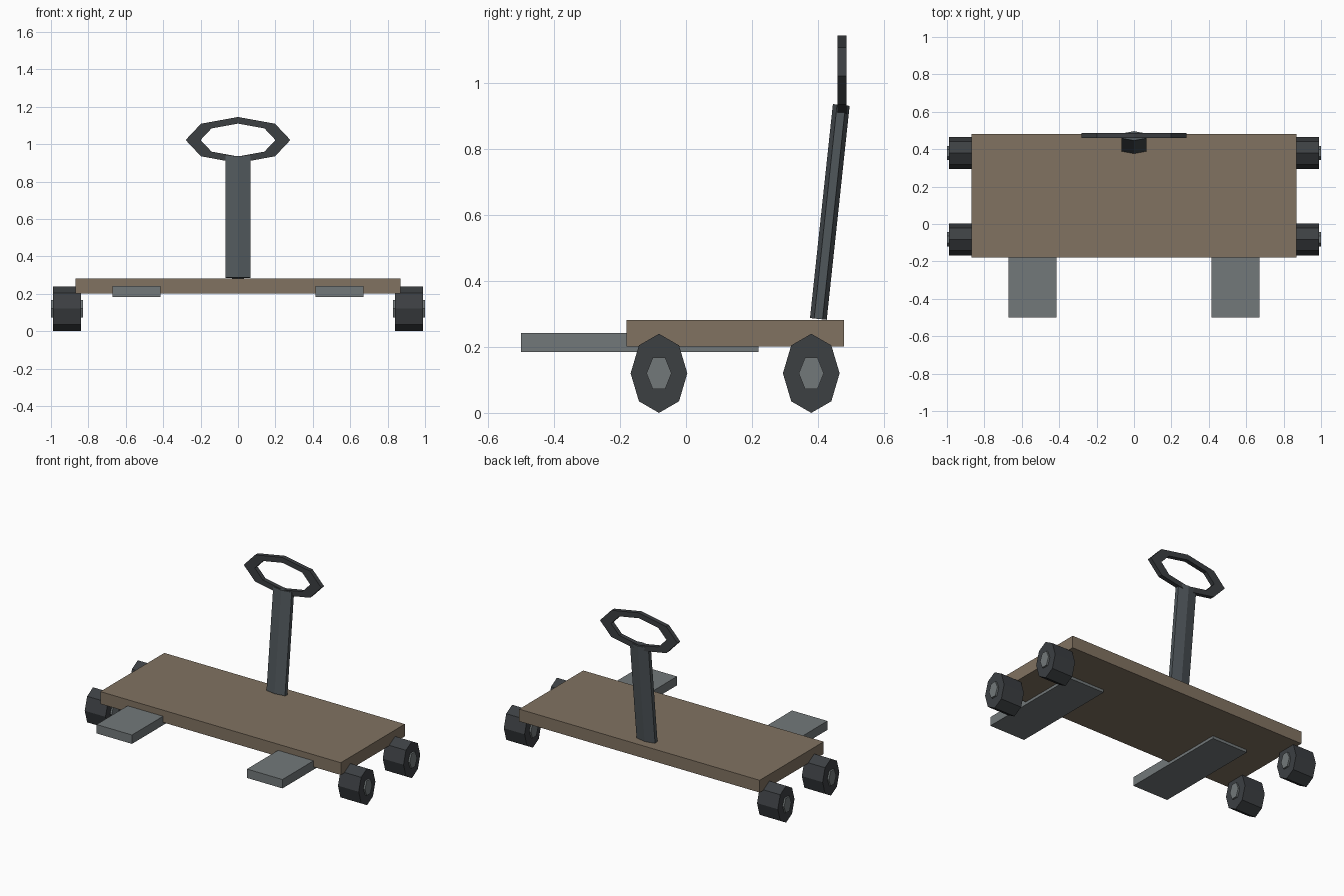
import bpy, bmesh, math
from mathutils import Matrix, Vector

if "Cube" in bpy.data.objects:
    bpy.data.objects.remove(bpy.data.objects["Cube"])


def material(name, rgb):
    m = bpy.data.materials.new(name)
    m.diffuse_color = (*rgb, 1)
    m.use_nodes = True
    m.node_tree.nodes["Principled BSDF"].inputs["Base Color"].default_value = m.diffuse_color
    return m


WOOD = material("wood", (0.22, 0.17, 0.12))
DARK = material("dark_rubber", (0.045, 0.05, 0.055))
IRON = material("dark_iron", (0.08, 0.095, 0.105))
STEEL = material("steel", (0.17, 0.19, 0.195))


def finish(name, bm, mat):
    bmesh.ops.recalc_face_normals(bm, faces=bm.faces)
    me = bpy.data.meshes.new(name)
    bm.to_mesh(me)
    bm.free()
    me.materials.append(mat)
    ob = bpy.data.objects.new(name, me)
    bpy.context.collection.objects.link(ob)
    return ob


def box(name, lo, hi, mat):
    lo, hi = Vector(lo), Vector(hi)
    bm = bmesh.new()
    bmesh.ops.create_cube(bm, size=1, matrix=Matrix.Translation((lo + hi) / 2)
                          @ Matrix.Diagonal((*(hi - lo), 1)))
    return finish(name, bm, mat)


def prism(name, sides, ru, rv, length, place, mat):
    """Elliptical prism along local z; first corner lies on local x."""
    bm = bmesh.new()
    ring = [bm.verts.new((ru * math.cos(a), rv * math.sin(a), -length / 2))
            for a in (2 * math.pi * i / sides for i in range(sides))]
    base = bm.faces.new(ring)
    ext = bmesh.ops.extrude_face_region(bm, geom=[base], use_keep_orig=True)
    top = [g for g in ext["geom"] if isinstance(g, bmesh.types.BMVert)]
    bmesh.ops.translate(bm, verts=top, vec=(0, 0, length))
    bm.transform(place)
    return finish(name, bm, mat)


# Local x -> y, local y -> z, local z -> x
AXLE = Matrix(((0, 0, 1, 0), (1, 0, 0, 0), (0, 1, 0, 0), (0, 0, 0, 1)))

# Platform
box("deck", (-0.868, -0.18, 0.202), (0.868, 0.48, 0.282), WOOD)

# Forks, wheels and hubs on both sides
for side, s in (("left", -1), ("right", 1)):
    box(f"fork_{side}", (s * 0.543 - 0.128, -0.5, 0.184),
        (s * 0.543 + 0.128, 0.22, 0.242), STEEL)
    for end, y in (("front", -0.082), ("back", 0.38)):
        at = lambda x: Matrix.Translation((s * x, y, 0.12)) @ AXLE
        prism(f"wheel_{end}_{side}", 8, 0.086, 0.12, 0.15, at(0.914), DARK)
        prism(f"hub_{end}_{side}", 6, 0.038, 0.055, 0.172, at(0.914), STEEL)

# Leaning handle post
foot, head = Vector((0, 0.4015, 0.285)), Vector((0, 0.471, 0.934))
d = head - foot
lean = Matrix.Rotation(-math.atan2(d.y, d.z), 4, 'X')
turn = Matrix.Rotation(math.pi / 2, 4, 'Z')
prism("handle_post", 6, 0.0255, 0.077, d.length,
      Matrix.Translation((foot + head) / 2) @ lean @ turn, IRON)

# Flat eight-sided grip ring
bm = bmesh.new()
loops = []
for k, y in ((1, 0.459), (1, 0.487), (0.715, 0.487), (0.715, 0.459)):
    loops.append([bm.verts.new((0.28 * k * math.cos(i * math.pi / 4), y,
                                1.022 + 0.123 * k * math.sin(i * math.pi / 4)))
                  for i in range(8)])
for j in range(4):
    a, b = loops[j], loops[(j + 1) % 4]
    for i in range(8):
        n = (i + 1) % 8
        bm.faces.new((a[i], a[n], b[n], b[i]))
finish("grip_ring", bm, DARK)
